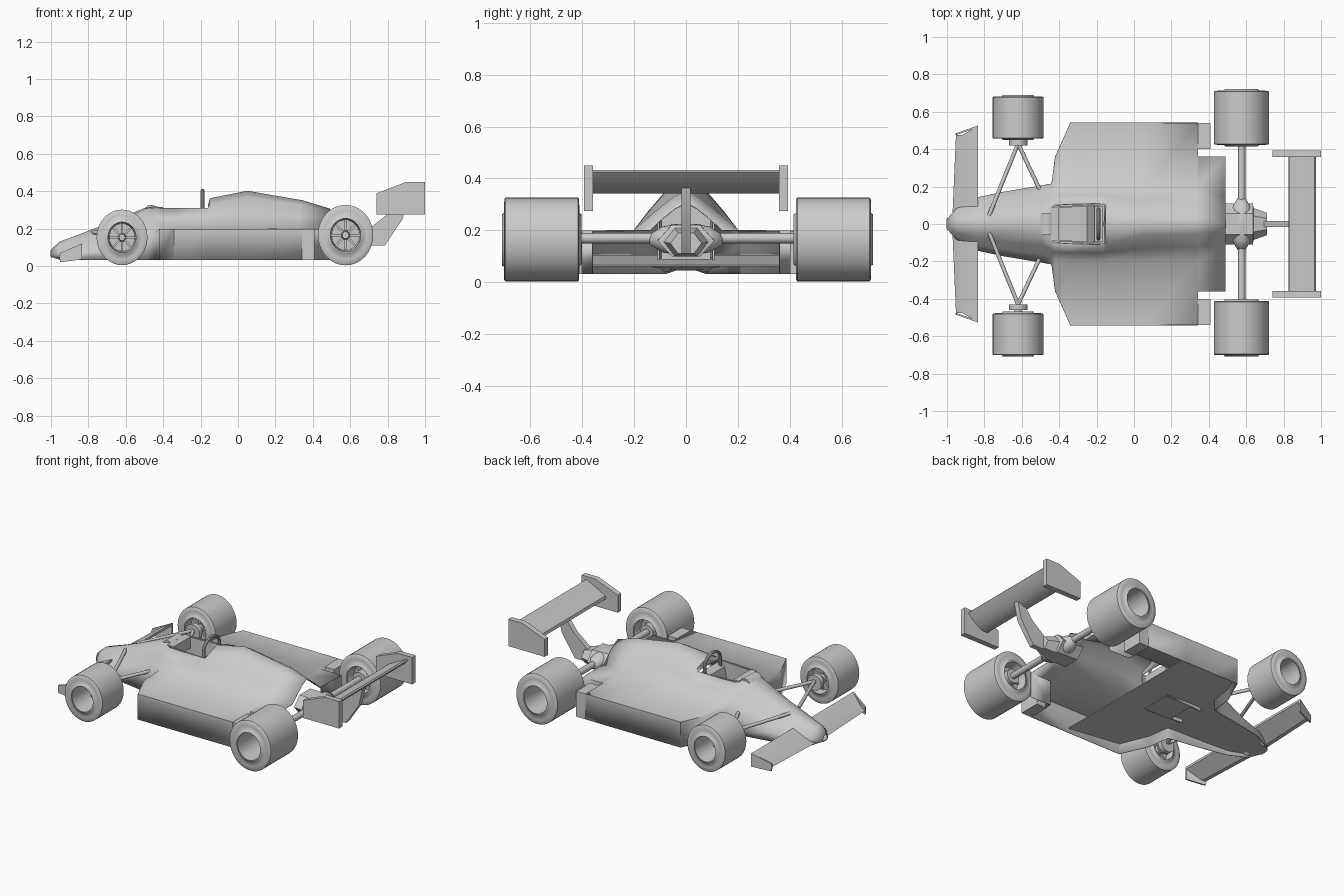
import bpy, bmesh, math
from mathutils import Vector, Matrix

if "Cube" in bpy.data.objects:
    bpy.data.objects.remove(bpy.data.objects["Cube"])


def finish(name, bm, angle):
    bmesh.ops.recalc_face_normals(bm, faces=bm.faces)
    me = bpy.data.meshes.new(name)
    bm.to_mesh(me)
    bm.free()
    ob = bpy.data.objects.new(name, me)
    bpy.context.collection.objects.link(ob)
    bpy.ops.object.select_all(action='DESELECT')
    ob.select_set(True)
    bpy.context.view_layer.objects.active = ob
    bpy.ops.object.shade_smooth_by_angle(angle=math.radians(angle))
    return ob


def loft(name, rings, closed=True, caps=True, skip=None, angle=35):
    bm = bmesh.new()
    vs = [[bm.verts.new(p) for p in r] for r in rings]
    n = len(rings[0])
    for i in range(len(vs) - 1):
        for j in range(n if closed else n - 1):
            if skip and skip(i, j):
                continue
            k = (j + 1) % n
            bm.faces.new((vs[i][j], vs[i][k], vs[i + 1][k], vs[i + 1][j]))
    if caps:
        bm.faces.new(vs[0])
        bm.faces.new(vs[-1])
    return finish(name, bm, angle)


def plate(name, pts, y, half):
    """Side-view (x, z) outline extruded across y."""
    return loft(name, [[(x, y + d, z) for x, z in pts] for d in (-half, half)], angle=40)


def box(name, x0, x1, y, half, z0, z1):
    return plate(name, [(x0, z0), (x1, z0), (x1, z1), (x0, z1)], y, half)


def circle(centre, u, v, r, n):
    return [centre + r * (u * math.cos(t * math.tau / n) + v * math.sin(t * math.tau / n)) for t in range(n)]


def rod(name, a, b, r, n=12):
    a, b = Vector(a), Vector(b)
    u = (b - a).orthogonal().normalized()
    v = (b - a).normalized().cross(u)
    return loft(name, [circle(p, u, v, r, n) for p in (a, b)])


def lathe(name, prof, n=40, angle=60):
    """(radius, y) profile turned about the y axis."""
    X, Z = Vector((1, 0, 0)), Vector((0, 0, 1))
    return loft(name, [circle(Vector((0, y, 0)), X, Z, max(r, .001), n) for r, y in prof], angle=angle)


# Body shell: nose rows are x, top, shoulder y, shoulder z, edge y, edge z
nose = [(-1, .085, .01, .083, .025, .062), (-.95, .13, .03, .125, .08, .07),
        (-.84, .17, .04, .16, .14, .07), (-.70, .225, .05, .21, .17, .09),
        (-.49, .312, .06, .305, .205, .16), (-.44, .318, .09, .31, .215, .18)]
# Sidepod rows are x, top, shoulder y, shoulder z, half width
pods = [(-.42, .318, .10, .31, .36), (-.34, .315, .105, .31, .54), (-.16, .315, .11, .31, .54),
        (-.15, .36, .10, .325, .54), (.05, .40, .06, .365, .54), (.34, .35, .05, .325, .54),
        (.342, .35, .05, .325, .36), (.49, .305, .04, .285, .36)]


def half_section(x, top, sy, sz, w, ez, base_y, base_z):
    mid = ((sy + base_y) / 2, (sz + base_z) / 2 + .003)
    bottom = (w, .05 if x < -.99 else .032)
    return [(x, y, z) for y, z in ((0, top), (sy, sz), mid, (base_y, base_z), (w, ez), bottom)]


halves = [half_section(x, t, sy, sz, w, ez, sy + .7 * (w - sy), ez + .32 * (sz - ez)) for x, t, sy, sz, w, ez in nose]
halves += [half_section(x, t, sy, sz, w, .196, .2 if x < .4 else .14, .2) for x, t, sy, sz, w in pods]
rings = [[(x, -y, z) for y, z in [(y, z) for _, y, z in reversed(h)]] + h[1:] for h in halves for x in [h[0][0]]]
body = loft("body_shell", rings, closed=False, caps=False, angle=60,
            skip=lambda i, j: 5 <= i <= 7 and j in (4, 5))
sol = body.modifiers.new("thickness", 'SOLIDIFY')
sol.thickness, sol.offset = .004, 0

# Floor recessed inside the skirts, highest under the front of the sidepods
edge = [(x, h[5][1] - .003, .105 - .1 * abs(x + .4)) for h in halves for x in [h[0][0]] if x < .06]
loft("floor", [[(x, -w, z), (x, w, z), (x, w, z + .006), (x, -w, z + .006)] for x, w, z in edge])

# Cockpit tub, seat, dashboard, screen, and rear ends of the sidepods
for s in (-1, 1):
    loft("cockpit_side", [[(x, s * y, z) for y, z in ((w, .31), (w - .008, .31), (w - .008, .08), (w, .08))]
                          for x, w in ((-.44, .09), (-.155, .11))])
    box("sidepod_tail", .335, .41, s * .47, .07, .032, .197)
plate("seat", [(-.36, .11), (-.25, .10), (-.21, .28), (-.165, .30), (-.165, .08), (-.36, .08)], 0, .095)
plate("dashboard", [(-.445, .318), (-.40, .315), (-.40, .24), (-.43, .24)], 0, .09)
plate("windscreen", [(-.50, .308), (-.44, .318), (-.455, .327), (-.48, .325)], 0, .06)

# Roll hoop: tube swept over a half circle on two legs
arc = [(-.08 * math.cos(t * math.pi / 12), .34 + .062 * math.sin(t * math.pi / 12)) for t in range(13)]
hoop = [Vector((-.19, y, z)) for y, z in [(-.08, .2)] + arc + [(.08, .2)]]
X = Vector((1, 0, 0))
tube = []
for i, p in enumerate(hoop):
    d = (hoop[min(i + 1, len(hoop) - 1)] - hoop[max(i - 1, 0)]).normalized()
    tube.append(circle(p, X, X.cross(d), .01, 10))
loft("roll_hoop", tube)

# Front wings widening to the rear, with slanted end plates
for s in (-1, 1):
    loft("front_wing", [[(x0, s * y, .045), (x0 + .03, s * y, .07), (-.835, s * y2, .12),
                         (-.835, s * y2, .105), (x0 + .03, s * y, .04)]
                        for y, y2, x0 in ((.06, .06, -.97), (.475, .52, -.952))])
    tip = plate("front_end_plate", [(-.955, .05), (-.95, .02), (-.835, .035), (-.835, .12), (-.95, .07)], s * .5, .005)
    for v in tip.data.vertices:
        v.co.y += s * .35 * (v.co.x + .895)


# Wheels: tyre with deep outer dish, hub and ribs; built at unit radius, then placed
def wheel(name, x, y, z, R, w, side):
    lip = .5 + .008 / w
    parts = [lathe(name + "_tyre", [
        (0, -.3), (.5, -.3), (.55, -lip), (.6, -lip), (.63, -.5), (.8, -.5), (.97, -.495), (1, -.48),
        (1, .48), (.97, .495), (.8, .5), (.63, .5), (.6, lip), (.55, lip), (.5, -.2), (0, -.2)]),
        lathe(name + "_hub", [(0, -.42), (.18, -.42), (.2, -.3), (.16, -.2), (.12, -.05), (0, -.05)], 16)]
    for k in range(8):
        for depth in (-.19, -.31):
            sp = box(name + "_spoke", .08, .5, depth, .04, -.04, .04)
            sp.data.transform(Matrix.Rotation(k * math.tau / 8, 4, 'Y'))
            parts.append(sp)
    for p in parts:
        p.data.transform(Matrix.Translation((x, y, z)) @ Matrix.Diagonal((R, side * w, R * 1.09, 1)))
        if side < 0:
            p.data.flip_normals()


for s, label in ((1, "left"), (-1, "right")):
    wheel("front_wheel_" + label, -.62, s * .579 - .01, .153, .136, .225, s)
    wheel("rear_wheel_" + label, .575, s * .562 + .006, .165, .148, .29, s)
    # Front suspension and rear uprights
    hub = (-.62, s * .43, .165)
    rod("front_wishbone", hub, (-.775, s * .045, .18), .011)
    rod("front_wishbone", hub, (-.50, s * .175, .165), .011)
    rod("front_upright", (-.62, s * .425 - .005, .155), (-.62, s * .455 - .005, .155), .05, 20)
    rod("front_stub_axle", (-.62, s * .45, .155), (-.62, s * .53, .155), .02)
    rod("rear_upright", (.575, s * .42, .17), (.575, s * .49, .17), .045, 20)

# Rear axle and hexagonal gearbox
rod("rear_axle", (.575, -.5, .17), (.575, .5, .17), .02, 16)
diff = lathe("differential", [(.02, -.14), (.05, -.09), (.06, -.03), (.06, .03), (.05, .09), (.02, .14)], 24)
diff.data.transform(Matrix.Translation((.575, 0, .165)))
loft("gearbox", [[(x, -w, z), (x, -.5 * w, z - h), (x, .5 * w, z - h), (x, w, z), (x, .5 * w, z + h), (x, -.5 * w, z + h)]
                 for x, w, z, h in ((.48, .11, .165, .06), (.635, .11, .16, .06),
                                    (.64, .085, .155, .055), (.71, .06, .15, .04))])

# Rear wing, mast and end plates
plate("wing_mast", [(.69, .11), (.785, .11), (.88, .25), (.91, .385), (.87, .375), (.79, .27), (.69, .19)], 0, .017)
plate("rear_wing", [(.825, .342), (.83, .36), (.88, .387), (.93, .412), (.965, .432), (.972, .425),
                    (.94, .39), (.9, .36), (.86, .342)], 0, .37)
for s in (-1, 1):
    plate("rear_end_plate", [(.74, .275), (1, .275), (1, .45), (.9, .45), (.74, .388)], s * .375, .0175)
